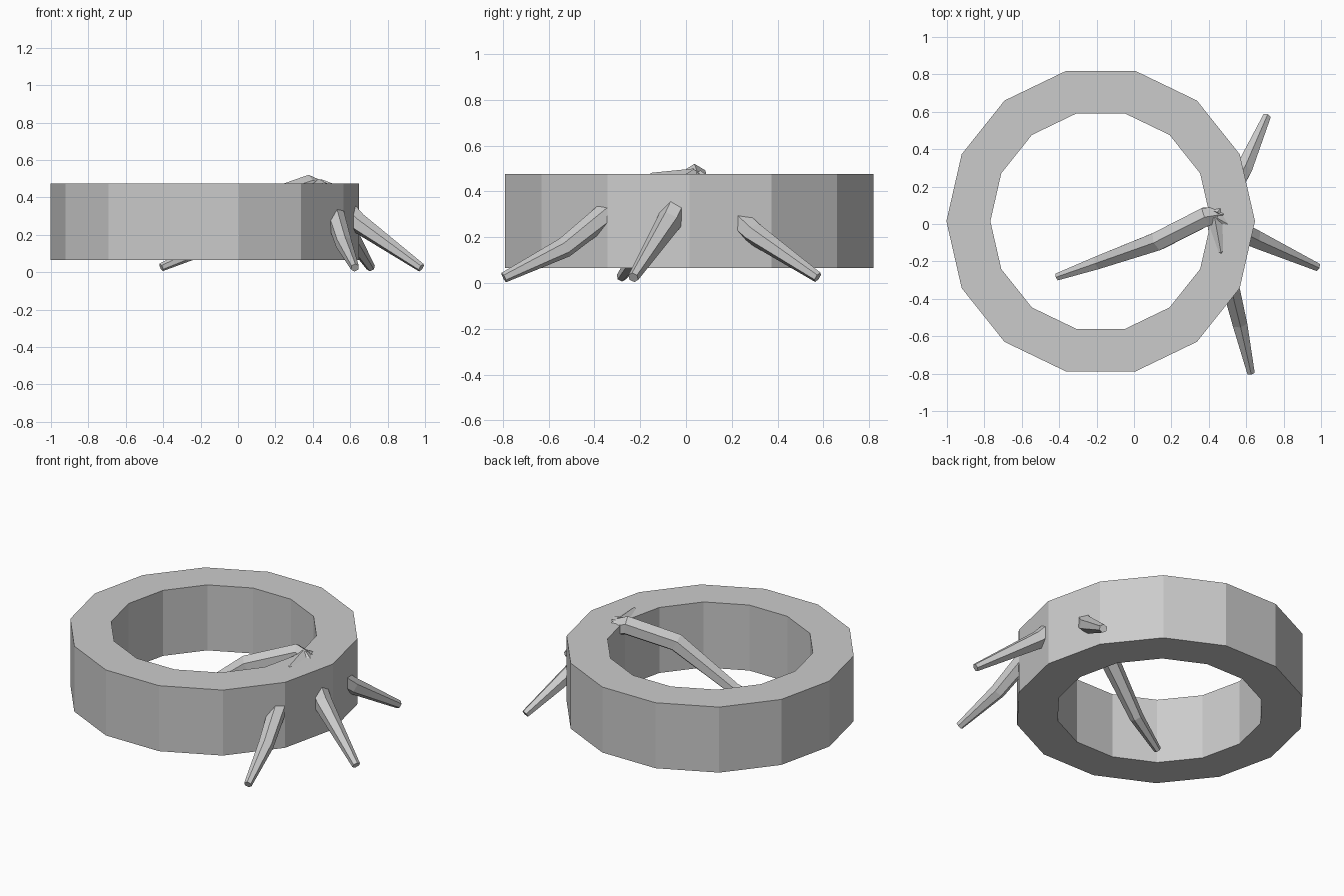
import bpy, bmesh, math
from mathutils import Vector

if "Cube" in bpy.data.objects:
    bpy.data.objects.remove(bpy.data.objects["Cube"])


def finish(name, bm):
    bmesh.ops.recalc_face_normals(bm, faces=bm.faces)
    me = bpy.data.meshes.new(name)
    bm.to_mesh(me)
    bm.free()
    ob = bpy.data.objects.new(name, me)
    bpy.context.collection.objects.link(ob)
    return ob


def bridge(bm, a, b):
    n = len(a)
    for i in range(n):
        j = (i + 1) % n
        bm.faces.new((a[i], a[j], b[j], b[i]))


# Fourteen-sided thick ring with a square section
def ring(name, centre, r_in, r_out, z0, z1, sides):
    bm = bmesh.new()
    loops = []
    for r, z in ((r_out, z0), (r_out, z1), (r_in, z1), (r_in, z0)):
        loops.append([bm.verts.new((centre[0] + r * math.cos(math.tau * i / sides),
                                    centre[1] + r * math.sin(math.tau * i / sides), z))
                      for i in range(sides)])
    for k in range(4):
        bridge(bm, loops[k], loops[(k + 1) % 4])
    return finish(name, bm)


# Tapered, bent six-sided claw: each path point is x, y, z, radius
def claw(name, path, sides=6):
    bm = bmesh.new()
    pts = [Vector(p[:3]) for p in path]
    loops = []
    for k, p in enumerate(pts):
        d = (pts[min(k + 1, len(pts) - 1)] - pts[max(k - 1, 0)]).normalized()
        side = d.cross(Vector((0, 0, 1))).normalized()
        up = side.cross(d)
        r = path[k][3]
        loops.append([bm.verts.new(p + r * (math.cos(a) * side + math.sin(a) * up))
                      for a in (math.tau * (i + 0.5) / sides for i in range(sides))])
    for a, b in zip(loops, loops[1:]):
        bridge(bm, a, b)
    bm.faces.new(loops[0])
    bm.faces.new(loops[-1])
    return finish(name, bm)


ring("ring_band", (-0.178, 0.015), 0.59, 0.825, 0.065, 0.475, 14)

# Four claws meeting inside the ring wall
claw("inner_claw", [(0.46, 0.05, 0.43, 0.05), (0.385, 0.04, 0.463, 0.058),
                    (0.13, -0.09, 0.375, 0.057), (-0.19, -0.205, 0.125, 0.04),
                    (-0.41, -0.282, 0.026, 0.022)])
claw("front_claw", [(0.43, 0.04, 0.45, 0.05), (0.46, -0.13, 0.43, 0.055),
                    (0.52, -0.35, 0.30, 0.052), (0.565, -0.53, 0.155, 0.045),
                    (0.625, -0.795, 0.024, 0.023)])
claw("right_claw", [(0.43, 0.04, 0.45, 0.05), (0.50, 0.0, 0.42, 0.057),
                    (0.64, -0.075, 0.265, 0.055), (0.98, -0.23, 0.024, 0.024)])
claw("back_claw", [(0.43, 0.04, 0.45, 0.05), (0.48, 0.11, 0.39, 0.055),
                   (0.585, 0.29, 0.22, 0.05), (0.71, 0.575, 0.025, 0.024)])
